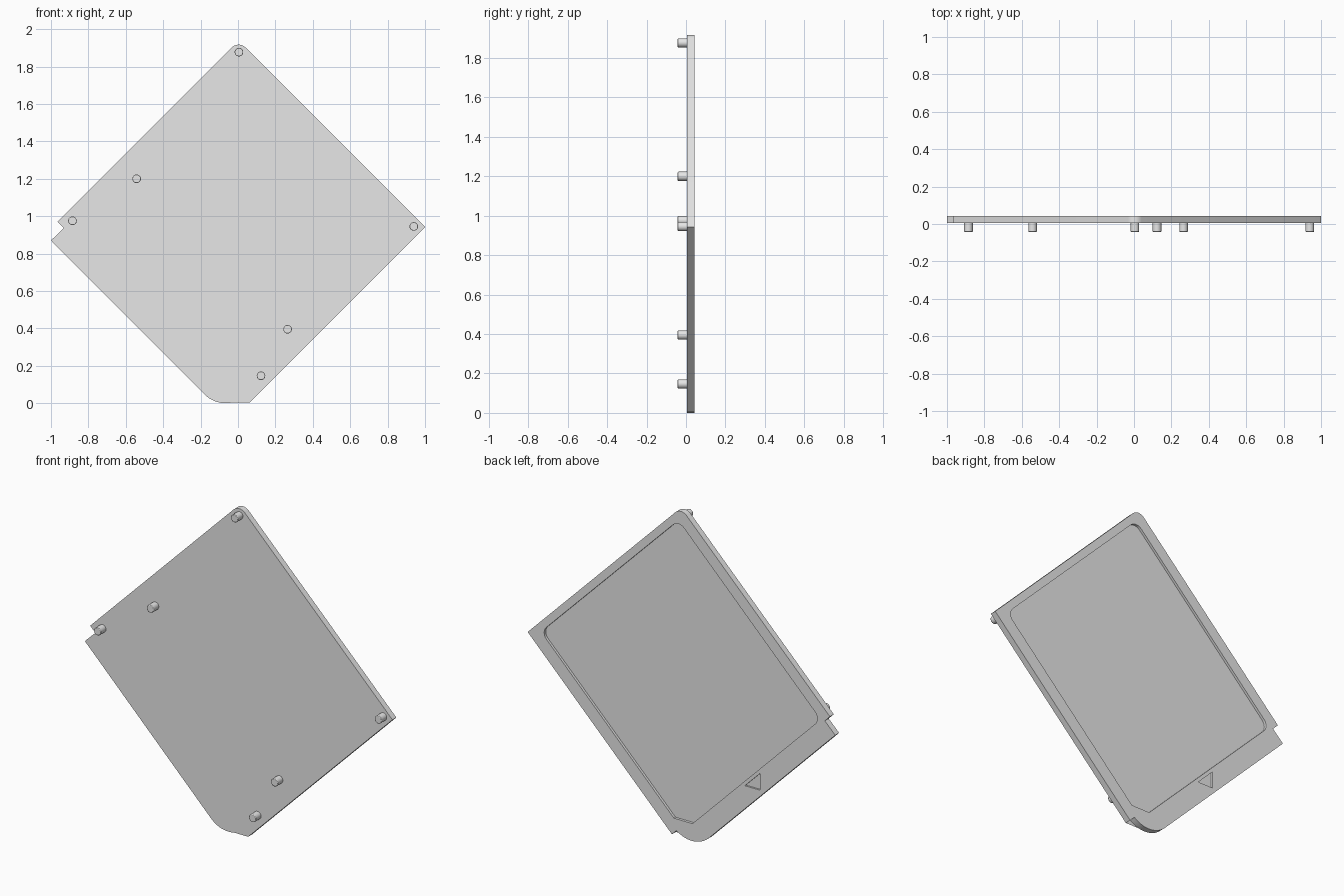
import bpy, bmesh, math
from mathutils import Vector

cube = bpy.data.objects.get("Cube")
if cube:
    bpy.data.objects.remove(cube, do_unlink=True)

FRONT, BACK, TIP = 0.006, 0.042, -0.042

grey = bpy.data.materials.new("light grey")
grey.use_nodes = True
grey.diffuse_color = (0.8, 0.8, 0.8, 1)
grey.node_tree.nodes["Principled BSDF"].inputs["Base Color"].default_value = (0.8, 0.8, 0.8, 1)


def arc(cx, cz, r, start, end, steps):
    """Points on an arc, angles in degrees."""
    angles = [math.radians(start + (end - start) * i / steps) for i in range(steps + 1)]
    return [(cx + r * math.cos(a), cz + r * math.sin(a)) for a in angles]


def new_object(name, bm):
    bmesh.ops.recalc_face_normals(bm, faces=bm.faces)
    mesh = bpy.data.meshes.new(name)
    bm.to_mesh(mesh)
    bm.free()
    mesh.materials.append(grey)
    obj = bpy.data.objects.new(name, mesh)
    bpy.context.collection.objects.link(obj)
    return obj


def prism(name, points, y0, y1):
    """Extrude an x-z outline from y0 to y1."""
    bm = bmesh.new()
    face = bm.faces.new([bm.verts.new((x, y0, z)) for x, z in points])
    ext = bmesh.ops.extrude_face_region(bm, geom=[face])["geom"]
    moved = [v for v in ext if isinstance(v, bmesh.types.BMVert)]
    bmesh.ops.translate(bm, verts=moved, vec=Vector((0, y1 - y0, 0)))
    return new_object(name, bm)


def diamond_corner(x, z, r, middle):
    """Round a right-angled corner that points along the middle angle."""
    a, d = math.radians(middle), r * math.sqrt(2)
    return arc(x - d * math.cos(a), z - d * math.sin(a), r, middle + 45, middle - 45, 8)


def smooth(obj):
    bpy.ops.object.select_all(action="DESELECT")
    obj.select_set(True)
    bpy.context.view_layer.objects.active = obj
    bpy.ops.object.shade_smooth_by_angle(angle=math.radians(30))


# Plate: diamond outline with a rounded top, two notches and a bulged bottom corner
outline = [(-1, 0.87), (-0.932, 0.936), (-0.965, 0.97)]
outline += diamond_corner(0.0035, 1.9385, 0.052, 90)
outline += [(1, 0.942), (0.062, 0.004), (0.03, 0.036)]
outline += arc(-0.066, 0.16, 0.16, -52, -135, 20)
plate = prism("plate", outline, FRONT, BACK)

# Back pocket: rounded corners and one flat-cut corner at the bottom
pocket = [(-0.071, 0.102)]
pocket += diamond_corner(-0.904, 0.936, 0.05, 180)
pocket += diamond_corner(0.02, 1.86, 0.05, 90)
pocket += diamond_corner(0.9135, 0.9665, 0.05, 0)
pocket += [(0.049, 0.102)]
triangle = [(-0.412, 0.416), (-0.51, 0.416), (-0.51, 0.514)]

cutters = [prism("pocket_cutter", pocket, BACK - 0.015, BACK + 0.05),
           prism("triangle_cutter", triangle, BACK - 0.01, BACK + 0.05)]
for cutter in cutters:
    cutter.hide_render = True
    mod = plate.modifiers.new("cut", "BOOLEAN")
    mod.operation = "DIFFERENCE"
    mod.solver = "EXACT"
    mod.object = cutter
    bpy.context.view_layer.objects.active = plate
    bpy.ops.object.modifier_apply(modifier=mod.name)
    bpy.data.objects.remove(cutter, do_unlink=True)
smooth(plate)

# Front pegs
pegs = [(-0.885, 0.975), (-0.542, 1.2), (0.005, 1.877),
        (0.94, 0.945), (0.265, 0.395), (0.123, 0.147)]
for i, (x, z) in enumerate(pegs, 1):
    peg = prism(f"peg_{i}", arc(x, z, 0.023, 0, 345, 23), FRONT + 0.004, TIP)
    bevel = peg.modifiers.new("bevel", "BEVEL")
    bevel.width = 0.003
    bevel.segments = 2
    bevel.limit_method = "ANGLE"
    smooth(peg)
